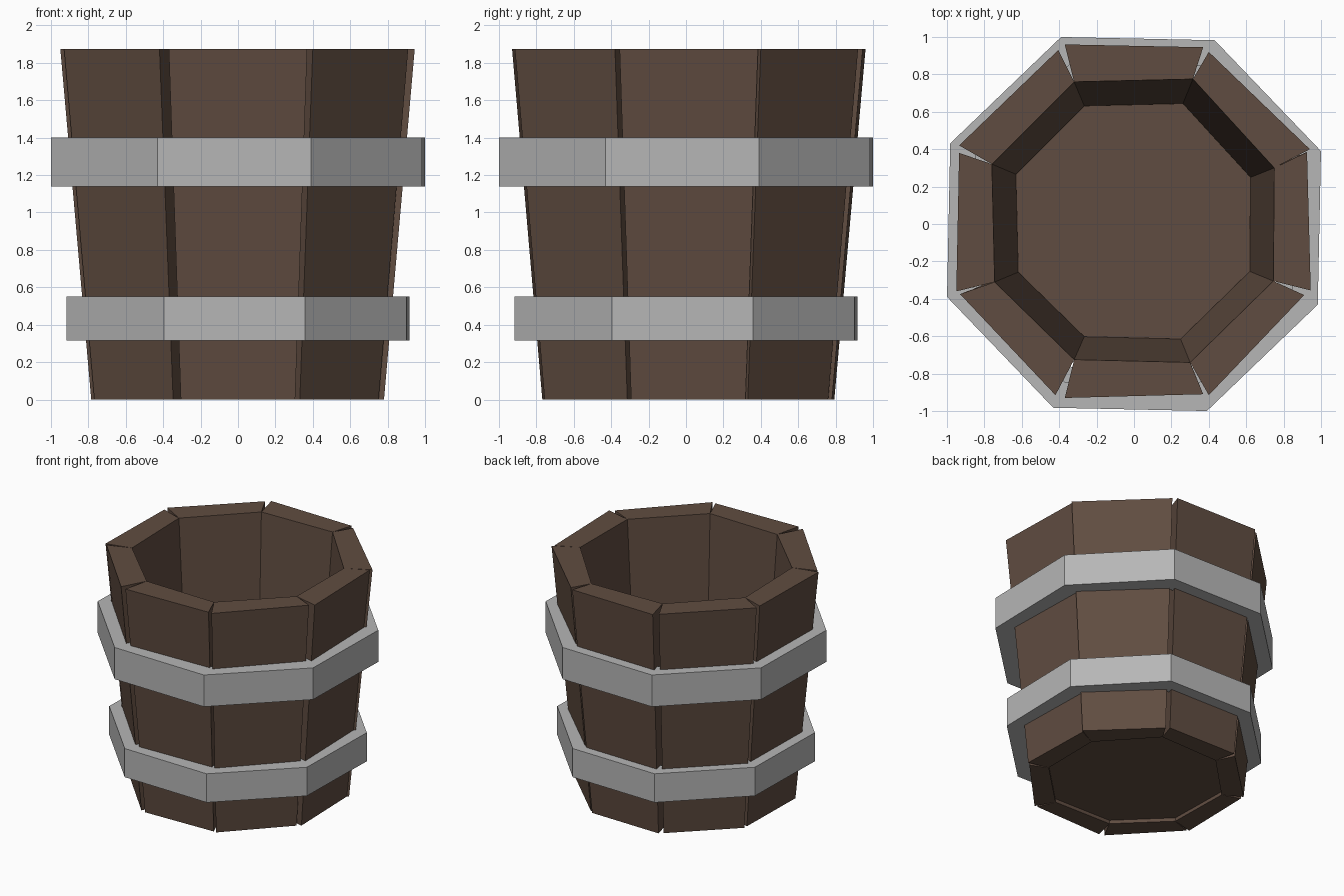
import bpy, math

if "Cube" in bpy.data.objects:
    bpy.data.objects.remove(bpy.data.objects["Cube"])

def material(name, rgb):
    m = bpy.data.materials.new(name)
    m.diffuse_color = (*rgb, 1)
    m.use_nodes = True
    m.node_tree.nodes["Principled BSDF"].inputs["Base Color"].default_value = m.diffuse_color
    return m

WOOD = material("dark_wood", (0.117, 0.073, 0.052))
METAL = material("grey_metal", (0.468, 0.468, 0.468))

def add_mesh(name, verts, faces, mat):
    me = bpy.data.meshes.new(name)
    me.from_pydata(verts, [], faces)
    me.materials.append(mat)
    ob = bpy.data.objects.new(name, me)
    bpy.context.collection.objects.link(ob)
    return ob

def prism(name, lower, upper, z0, z1, mat):
    """Solid between two matching counter-clockwise outlines."""
    n = len(lower)
    verts = [(x, y, z0) for x, y in lower] + [(x, y, z1) for x, y in upper]
    faces = [tuple(reversed(range(n))), tuple(range(n, 2 * n))]
    faces += [(i, (i + 1) % n, (i + 1) % n + n, i + n) for i in range(n)]
    return add_mesh(name, verts, faces, mat)

HEIGHT, TAPER = 1.875, 0.826

# Hand-cut rim: shared inner corners, and two outer corners per stave
inner = [(0.745, -0.305), (0.75, 0.30), (0.315, 0.775), (-0.32, 0.76),
         (-0.76, 0.32), (-0.745, -0.31), (-0.32, -0.725), (0.30, -0.74)]
outer = [((0.945, -0.355), (0.925, 0.385)), ((0.94, 0.40), (0.40, 0.92)),
         ((0.37, 0.945), (-0.37, 0.96)), ((-0.405, 0.93), (-0.935, 0.42)),
         ((-0.935, 0.38), (-0.95, -0.36)), ((-0.93, -0.375), (-0.42, -0.915)),
         ((-0.37, -0.93), (0.37, -0.91)), ((0.40, -0.915), (0.91, -0.38))]

def shrink(points, s):
    return [(x * s, y * s) for x, y in points]

# Staves, narrowing towards the ground
for i, (a, b) in enumerate(outer):
    top = [inner[i], a, b, inner[(i + 1) % 8]]
    prism(f"stave_{i + 1}", shrink(top, TAPER), top, 0, HEIGHT, WOOD)

# Floor board, slightly recessed
floor = shrink(inner, TAPER + 0.005)
prism("floor_board", floor, floor, 0.03, 0.07, WOOD)

# Octagonal metal hoops
def hoop(name, radius, thickness, z0, z1):
    verts, faces = [], []
    for k in range(8):
        a = math.radians(21.3 + 45 * k)
        c, s = math.cos(a), math.sin(a)
        for r, z in ((radius, z0), (radius, z1),
                     (radius - thickness, z1), (radius - thickness, z0)):
            verts.append((r * c, r * s, z))
        n = (k + 1) % 8
        for j in range(4):
            m = (j + 1) % 4
            faces.append((4 * k + j, 4 * n + j, 4 * n + m, 4 * k + m))
    add_mesh(name, verts, faces, METAL)

hoop("upper_hoop", 1.073, 0.15, 1.14, 1.40)
hoop("lower_hoop", 0.985, 0.15, 0.315, 0.55)
